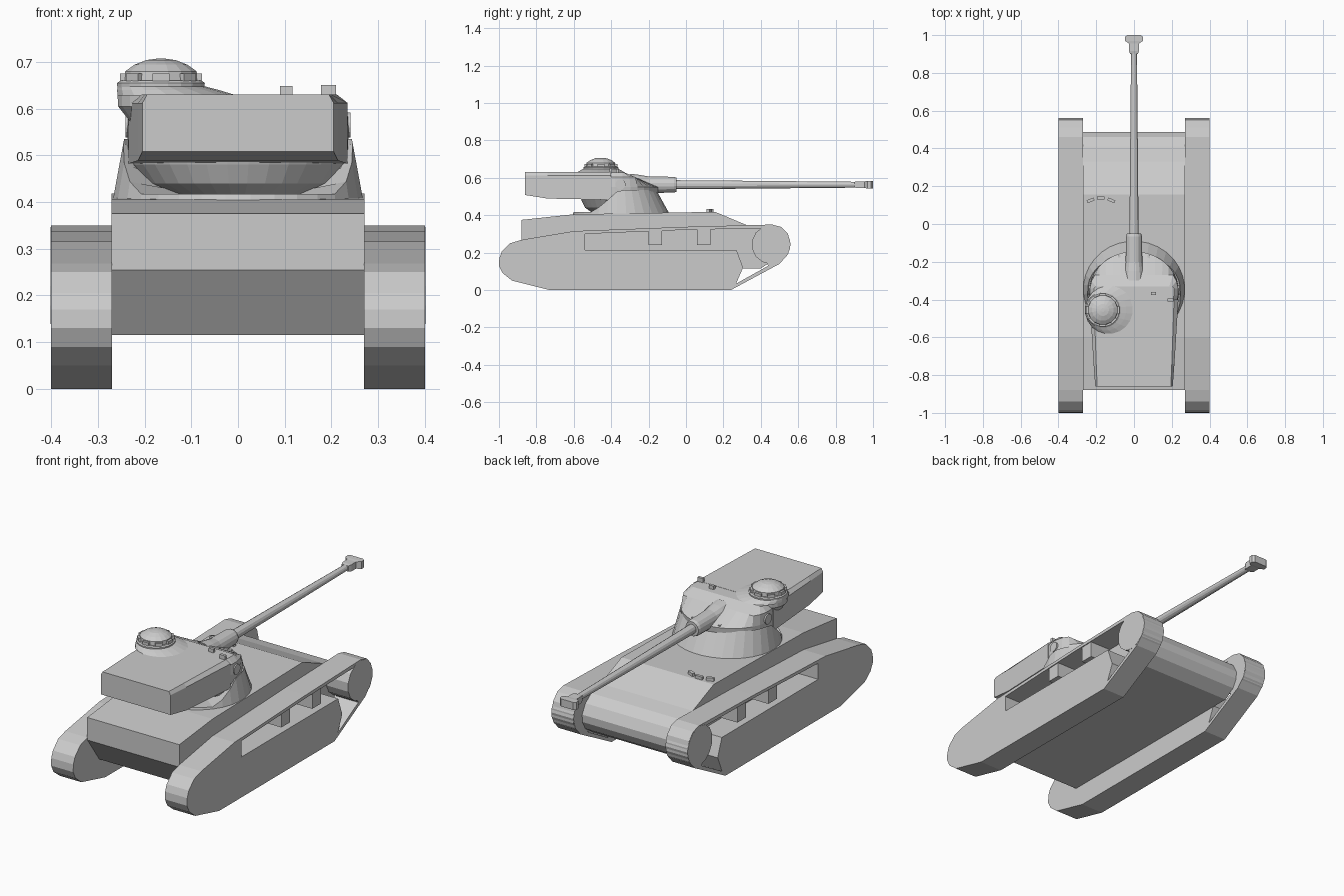
import bpy, bmesh
from math import sin, cos, pi

if "Cube" in bpy.data.objects:
    bpy.data.objects.remove(bpy.data.objects["Cube"])


def finish(name, bm):
    bmesh.ops.recalc_face_normals(bm, faces=bm.faces[:])
    mesh = bpy.data.meshes.new(name)
    bm.to_mesh(mesh)
    bm.free()
    ob = bpy.data.objects.new(name, mesh)
    bpy.context.collection.objects.link(ob)
    return ob


def loft(name, rings):
    """Skin equal-length rings of points and cap both ends."""
    bm = bmesh.new()
    rows = [[bm.verts.new(p) for p in ring] for ring in rings]
    n = len(rows[0])
    for a, b in zip(rows, rows[1:]):
        for i in range(n):
            j = (i + 1) % n
            bm.faces.new((a[i], a[j], b[j], b[i]))
    bm.faces.new(rows[0])
    bm.faces.new(rows[-1])
    return finish(name, bm)


def angles(n):
    return [2 * pi * (i + 0.5) / n for i in range(n)]


def lathe(name, axis, center, profile, n=16):
    """Revolve (position along axis, radius) pairs."""
    cx, cy, cz = center
    rings = []
    for t, r in profile:
        cs = [(r * cos(a), r * sin(a)) for a in angles(n)]
        if axis == 'x':
            rings.append([(t, cy + u, cz + v) for u, v in cs])
        elif axis == 'y':
            rings.append([(cx + u, t, cz + v) for u, v in cs])
        else:
            rings.append([(cx + u, cy + v, t) for u, v in cs])
    return loft(name, rings)


def side_profile(name, pts, x0, x1):
    return loft(name, [[(x, y, z) for y, z in pts] for x in (x0, x1)])


def box(name, x, y, z):
    return side_profile(name, [(y[0], z[0]), (y[1], z[0]), (y[1], z[1]), (y[0], z[1])], *x)


def holed_profile(name, outer, hole, x0, x1):
    """Extrude an outline with an opening through it."""
    bm = bmesh.new()
    for loop in (outer, hole):
        vs = [bm.verts.new((x0, y, z)) for y, z in loop]
        for i in range(len(vs)):
            bm.edges.new((vs[i - 1], vs[i]))
    bmesh.ops.triangle_fill(bm, edges=bm.edges[:], use_beauty=True, normal=(1, 0, 0))
    ext = bmesh.ops.extrude_face_region(bm, geom=bm.faces[:], use_keep_orig=True)
    for v in ext['geom']:
        if isinstance(v, bmesh.types.BMVert):
            v.co.x = x1
    return finish(name, bm)


# Hull with rounded nose and undercut rear
side_profile("hull", [
    (-0.88, 0.255), (-0.88, 0.375), (-0.6, 0.405), (0.155, 0.418), (0.33, 0.345),
    (0.41, 0.325), (0.46, 0.29), (0.487, 0.24), (0.485, 0.2), (0.46, 0.155),
    (0.40, 0.115), (-0.78, 0.115)], -0.271, 0.271)

# Track units: outer belt with opening, return supports, drive sprocket
belt = [(-1, 0.13), (-0.998, 0.17), (-0.985, 0.205), (-0.94, 0.25), (-0.88, 0.268),
        (-0.6, 0.315), (0, 0.338), (0.46, 0.35), (0.51, 0.337), (0.545, 0.3),
        (0.56, 0.245), (0.545, 0.19), (0.5, 0.14), (0.24, 0), (-0.73, 0),
        (-0.93, 0.05), (-0.98, 0.09)]
opening = [(-0.54, 0.215), (0.27, 0.215), (0.305, 0.12), (0.268, 0.034), (0.44, 0.13),
           (0.40, 0.2), (0.40, 0.29), (0.42, 0.33), (0, 0.322), (-0.54, 0.3)]
for side, s in (("right", 1), ("left", -1)):
    holed_profile(side + "_track", belt, opening, 0.27 * s, 0.4 * s)
    for i, y in enumerate((-0.2, 0.06)):
        box(f"{side}_return_support_{i}", (0.27 * s, 0.395 * s), (y, y + 0.072), (0.24, 0.33))
    lathe(side + "_sprocket", 'x', (0, 0.455, 0.243), [(0.272 * s, 0.104), (0.401 * s, 0.104)], 14)
    lathe(side + "_trunnion_cap", 'x', (0, -0.35, 0.565), [(0.21 * s, 0.027), (0.241 * s, 0.027)])

# Turret cradle: cone with high cheeks and front, low at the back
N = 32
base, rim, floor = [], [], []
for a in angles(N):
    c, s = cos(a), sin(a)
    y = -0.345 + 0.245 * s
    drop = min(1, max(0, (-0.36 - y) / 0.13))
    z = 0.535 - 0.118 * drop
    k = 0.27 - 0.025 * (z - 0.405) / 0.13
    ky = 0.262 - 0.075 * (z - 0.405) / 0.13 if s > 0 else k - 0.01
    base.append((0.27 * c, -0.345 + 0.262 * s, 0.4))
    rim.append((k * c, -0.345 + ky * s, z))
    floor.append((0.1 * c, -0.345 + 0.1 * s, 0.415))
loft("turret_cradle", [base, rim, floor])

# Tilting turret front: rounded bowl below, sloped face above
bowl = [[(r * cos(a), -0.36 + ry * sin(a), z) for a in angles(N)]
        for z, r, ry in ((0.412, 0.14, 0.14), (0.44, 0.2, 0.18), (0.48, 0.23, 0.2),
                         (0.51, 0.236, 0.21), (0.55, 0.238, 0.215))]
brow = [(0.235 * cos(a), min(-0.36 + 0.2 * sin(a), -0.27), 0.603) for a in angles(N)]
roof = [(0.212 * cos(a), min(-0.36 + 0.2 * sin(a), -0.33), 0.629) for a in angles(N)]
loft("turret_front", bowl + [brow, roof])

# Turret bustle
sections = []
for y, w, zb, r in ((-0.86, 0.205, 0.508, 0.195), (-0.74, 0.214, 0.489, 0.2),
                    (-0.4, 0.235, 0.482, 0.212)):
    sections.append([(-w, y, zb), (-w, y, 0.612), (-r, y, 0.63),
                     (r, y, 0.63), (w, y, 0.612), (w, y, zb)])
loft("turret_bustle", sections)

# Gun sleeve, barrel and muzzle brake
G = (0, 0, 0.563)
lathe("gun_sleeve", 'y', G, [(-0.3, 0.06), (-0.25, 0.054), (-0.2, 0.045),
                             (-0.065, 0.043), (-0.05, 0.038)])
lathe("gun_barrel", 'y', G, [(-0.06, 0.025), (0.3, 0.022), (0.93, 0.016)], 12)
loft("muzzle_brake", [[(-w, y, G[2] - h), (w, y, G[2] - h), (w, y, G[2] + h), (-w, y, G[2] + h)]
                      for y, w, h in ((0.9, 0.02, 0.015), (0.915, 0.026, 0.018),
                                      (0.955, 0.026, 0.018), (0.97, 0.048, 0.02),
                                      (0.99, 0.048, 0.02), (1.0, 0.036, 0.02))])

# Commander cupola: faired pad, side bulge, vision ring, dome
C = (-0.165, -0.455, 0)
pad = [[(x + r * cos(a), -0.455 + r * sin(a), z) for a in angles(20)]
       for x, r, z in ((-0.13, 0.13, 0.628), (-0.15, 0.11, 0.64), (-0.165, 0.094, 0.648))]
loft("cupola_pad", pad)
lathe("cupola_base", 'z', C, [(0.57, 0.065), (0.605, 0.093), (0.655, 0.095), (0.66, 0.088)], 20)
lathe("cupola_dome", 'z', C, [(0.655, 0.08), (0.68, 0.078), (0.694, 0.058),
                              (0.704, 0.032), (0.707, 0.01)], 16)
for i in range(8):
    a = 2 * pi * i / 8
    b = box(f"vision_block_{i}", (0.07, 0.088), (-0.018, 0.018), (0.659, 0.675))
    b.location, b.rotation_euler.z = C, a

# Roof fittings, gun sights and driver periscopes
box("roof_periscope", (0.09, 0.117), (-0.375, -0.36), (0.625, 0.648))
box("roof_mount", (0.178, 0.21), (-0.41, -0.395), (0.62, 0.651))
for s in (1, -1):
    box("gun_sight", (0.072 * s, 0.084 * s), (-0.225, -0.165), (0.535, 0.56))
for i, (x, y, turn) in enumerate(((-0.23, 0.125, 0.4), (-0.175, 0.138, 0), (-0.12, 0.125, -0.4))):
    p = box(f"driver_periscope_{i}", (-0.02, 0.02), (-0.008, 0.008), (0.41, 0.434))
    p.location, p.rotation_euler.z = (x, y, 0), turn
